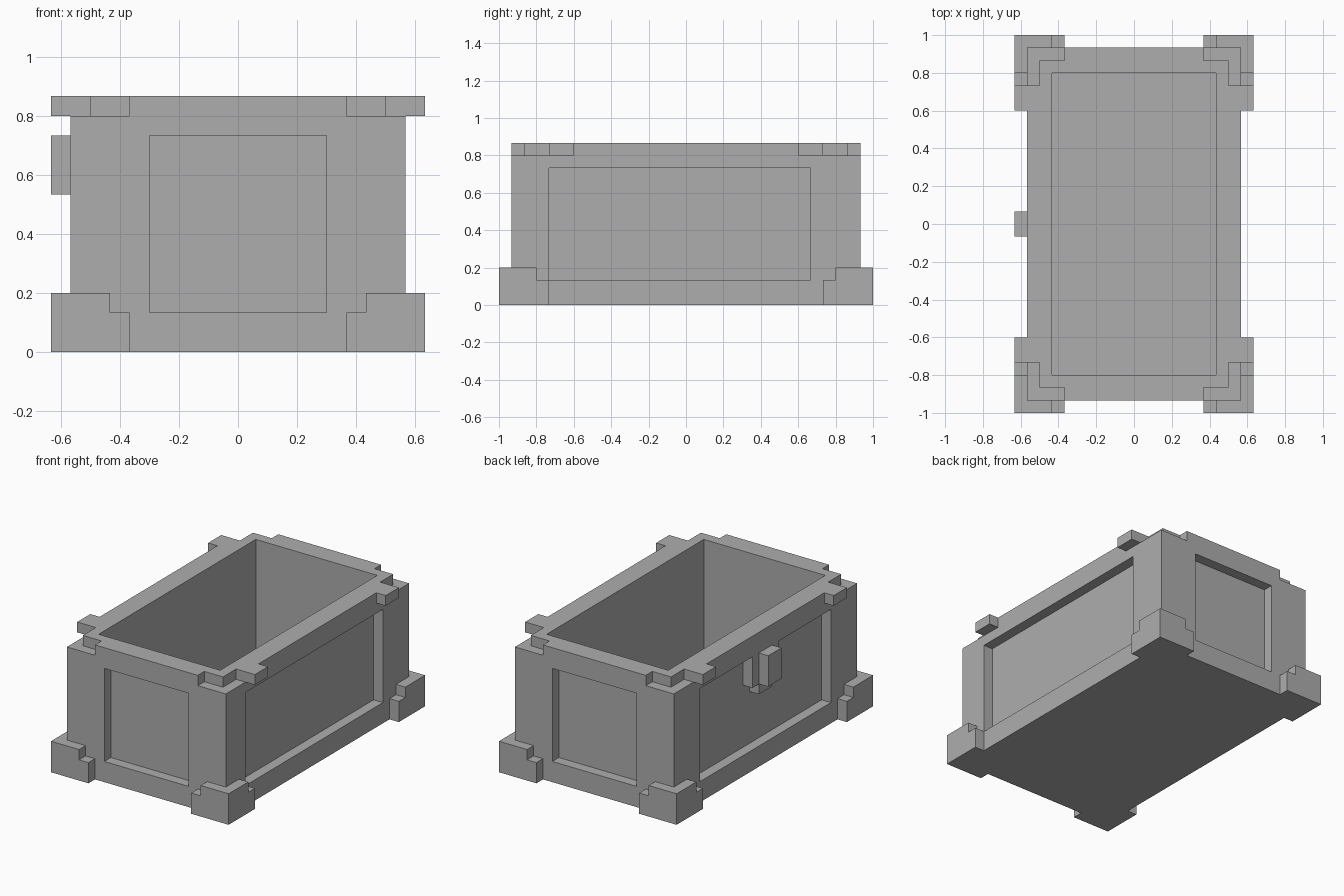
import bpy
import bmesh

U = 1 / 15  # one grid step of the design

cube = bpy.data.objects.get("Cube")
if cube:
    bpy.data.objects.remove(cube, do_unlink=True)

stone = bpy.data.materials.new("stone_grey")
stone.use_nodes = True
GREY = (0.42, 0.42, 0.42, 1)
stone.diffuse_color = GREY
stone.node_tree.nodes["Principled BSDF"].inputs["Base Color"].default_value = GREY


def prism(bm, outline, z0, z1):
    """Upright prism over an outline given in grid steps."""
    low = [bm.verts.new((x * U, y * U, z0 * U)) for x, y in outline]
    high = [bm.verts.new((x * U, y * U, z1 * U)) for x, y in outline]
    bm.faces.new(low)
    bm.faces.new(high)
    n = len(outline)
    for i in range(n):
        j = (i + 1) % n
        bm.faces.new((low[i], low[j], high[j], high[i]))


def box(bm, x0, x1, y0, y1, z0, z1):
    prism(bm, [(x0, y0), (x1, y0), (x1, y1), (x0, y1)], z0, z1)


def angle_outline(x_end, y_end, x_in, y_in, x_out, y_out):
    """L-shaped outline wrapping the +x +y corner."""
    return [(x_out, y_out), (x_end, y_out), (x_end, y_in),
            (x_in, y_in), (x_in, y_end), (x_out, y_end)]


def finish(name, bm, mirrored=False):
    bmesh.ops.recalc_face_normals(bm, faces=bm.faces)
    mesh = bpy.data.meshes.new(name)
    bm.to_mesh(mesh)
    bm.free()
    mesh.materials.append(stone)
    obj = bpy.data.objects.new(name, mesh)
    bpy.context.collection.objects.link(obj)
    if mirrored:
        mod = obj.modifiers.new("four_corners", "MIRROR")
        mod.use_axis = (True, True, False)
        mod.use_mirror_merge = False
    return obj


# Solid body block
bm = bmesh.new()
box(bm, -8.5, 8.5, -14, 14, 0, 13)
body = finish("chest_body", bm)

# Cutter: hollow, recessed panels and corner rebates in the rim
bm = bmesh.new()
box(bm, -6.5, 6.5, -12, 12, 2, 15)
for side in (-1, 1):
    ya, yb = sorted((13 * side, 15 * side))
    box(bm, -4.5, 4.5, ya, yb, 2, 11)
    for end in (-1, 1):
        corner = angle_outline(5.5, 11, 7.5, 13, 10, 16)
        prism(bm, [(x * side, y * end) for x, y in corner], 12, 15)
box(bm, 7.5, 10, -11, 10, 2, 11)
box(bm, -10, -7.5, -10, 10, 2, 11)
cutter = finish("cutter", bm)
cutter.hide_render = True

mod = body.modifiers.new("carve", "BOOLEAN")
mod.operation = "DIFFERENCE"
mod.solver = "EXACT"
mod.object = cutter
bpy.context.view_layer.update()
graph = bpy.context.evaluated_depsgraph_get()
carved = bpy.data.meshes.new_from_object(body.evaluated_get(graph))
body.modifiers.clear()
body.data = carved
bpy.data.objects.remove(cutter, do_unlink=True)

# Stepped feet around the bottom corners
bm = bmesh.new()
prism(bm, angle_outline(5.5, 11, 8.5, 14, 9.5, 15), 0, 2)
prism(bm, angle_outline(6.5, 12, 8.5, 14, 9.5, 15), 2, 3)
finish("corner_feet", bm, True)

# Small tabs on the long sides of the rim
bm = bmesh.new()
box(bm, 8.5, 9.5, 9, 11, 12, 13)
finish("rim_tabs", bm, True)

# Stepped backing plate inside the side panel
bm = bmesh.new()
box(bm, -8.5, -7.5, -2, 2, 8, 11)
box(bm, -8.5, -7.5, -1, 1, 7, 8)
finish("latch_plate", bm)

# Latch block
bm = bmesh.new()
box(bm, -9.5, -8.5, -1, 1, 8, 11)
finish("latch", bm)
